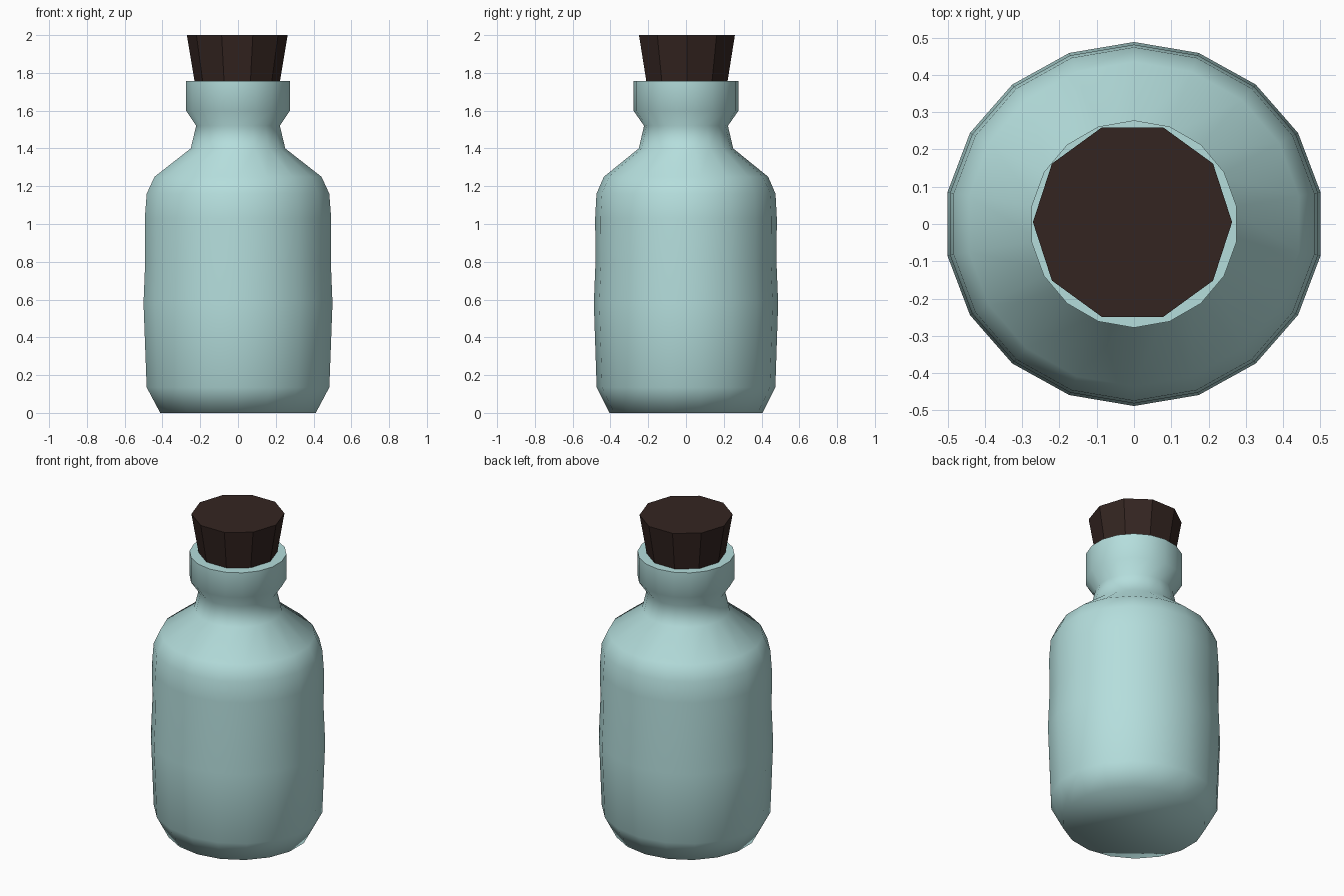
import bpy, bmesh, math

if "Cube" in bpy.data.objects:
    bpy.data.objects.remove(bpy.data.objects["Cube"])


def lathe(name, profile, sides, start, color, center=(0, 0), smooth=None):
    """Capped stack of elliptical rings: profile rows are (rx, ry, z)."""
    bm = bmesh.new()
    rings = []
    for rx, ry, z in profile:
        ring = []
        for i in range(sides):
            a = start + 2 * math.pi * i / sides
            ring.append(bm.verts.new((center[0] + rx * math.cos(a),
                                      center[1] + ry * math.sin(a), z)))
        rings.append(ring)
    for lo, hi in zip(rings, rings[1:]):
        for i in range(sides):
            j = (i + 1) % sides
            bm.faces.new((lo[i], lo[j], hi[j], hi[i]))
    bm.faces.new(rings[0][::-1])
    bm.faces.new(rings[-1])
    mesh = bpy.data.meshes.new(name)
    bm.to_mesh(mesh)
    bm.free()
    obj = bpy.data.objects.new(name, mesh)
    bpy.context.collection.objects.link(obj)
    mat = bpy.data.materials.new(name + "_material")
    mat.diffuse_color = color
    mat.use_nodes = True
    mat.node_tree.nodes["Principled BSDF"].inputs["Base Color"].default_value = mat.diffuse_color
    mesh.materials.append(mat)
    if smooth:
        bpy.ops.object.select_all(action='DESELECT')
        obj.select_set(True)
        bpy.context.view_layer.objects.active = obj
        bpy.ops.object.shade_smooth_by_angle(angle=math.radians(smooth))
    return obj


# Glass bottle: slightly oval body, pinched neck, collar rim
bottle_profile = [
    (0.418, 0.405, 0.0), (0.491, 0.473, 0.135), (0.508, 0.488, 0.58),
    (0.499, 0.479, 0.80), (0.501, 0.481, 1.03), (0.491, 0.474, 1.16),
    (0.449, 0.435, 1.25), (0.254, 0.250, 1.40), (0.225, 0.222, 1.52),
    (0.279, 0.278, 1.60), (0.279, 0.278, 1.757),
]
lathe("bottle", bottle_profile, 18, math.radians(90),
      (0.46, 0.73, 0.72, 1), smooth=65)

# Tapered ten-sided stopper
lathe("stopper", [(0.200, 0.200, 1.60), (0.267, 0.267, 2.0)], 10, 0,
      (0.034, 0.018, 0.015, 1), center=(-0.004, 0.005))
